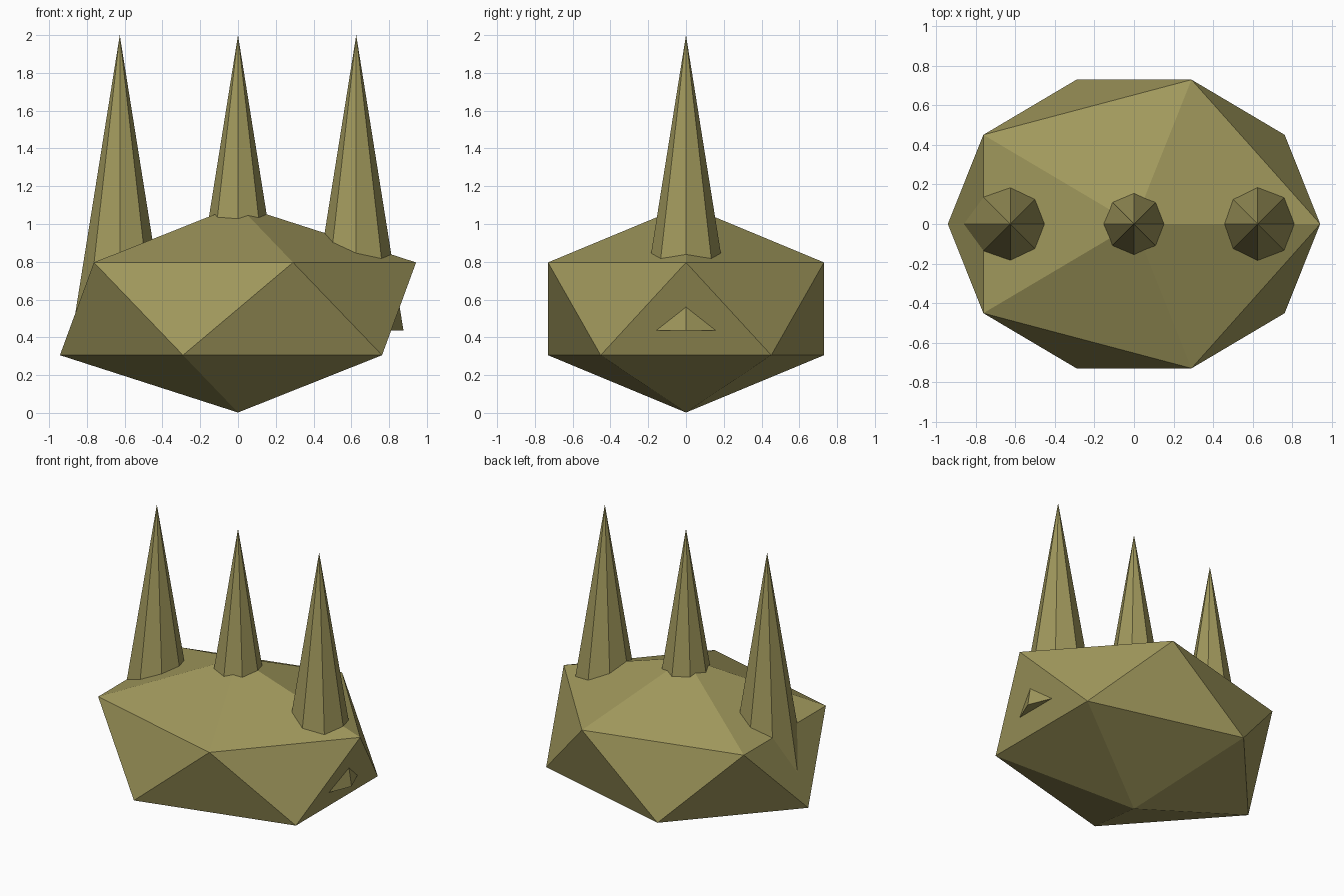
import bpy

if "Cube" in bpy.data.objects:
    bpy.data.objects.remove(bpy.data.objects["Cube"])

# Single olive colour
olive = bpy.data.materials.new("olive")
olive.diffuse_color = (0.352, 0.314, 0.107, 1)
olive.use_nodes = True
olive.node_tree.nodes["Principled BSDF"].inputs["Base Color"].default_value = olive.diffuse_color


def finish(name):
    ob = bpy.context.object
    ob.name = name
    ob.data.materials.append(olive)
    return ob


# Faceted shell body: stretched icosahedron
bpy.ops.mesh.primitive_ico_sphere_add(subdivisions=1, radius=1, location=(0, 0, 0.551))
body = finish("shell_body")
body.scale = (1.054, 0.859, 0.549)

# Row of three eight-sided spikes sunk into the body
BASE, TIP = 0.436, 2.0
for label, x in (("left", -0.626), ("middle", 0), ("right", 0.626)):
    bpy.ops.mesh.primitive_cone_add(vertices=8, radius1=0.25, radius2=0, depth=TIP - BASE,
                                    location=(x, 0, (BASE + TIP) / 2))
    finish(label + "_spike")
